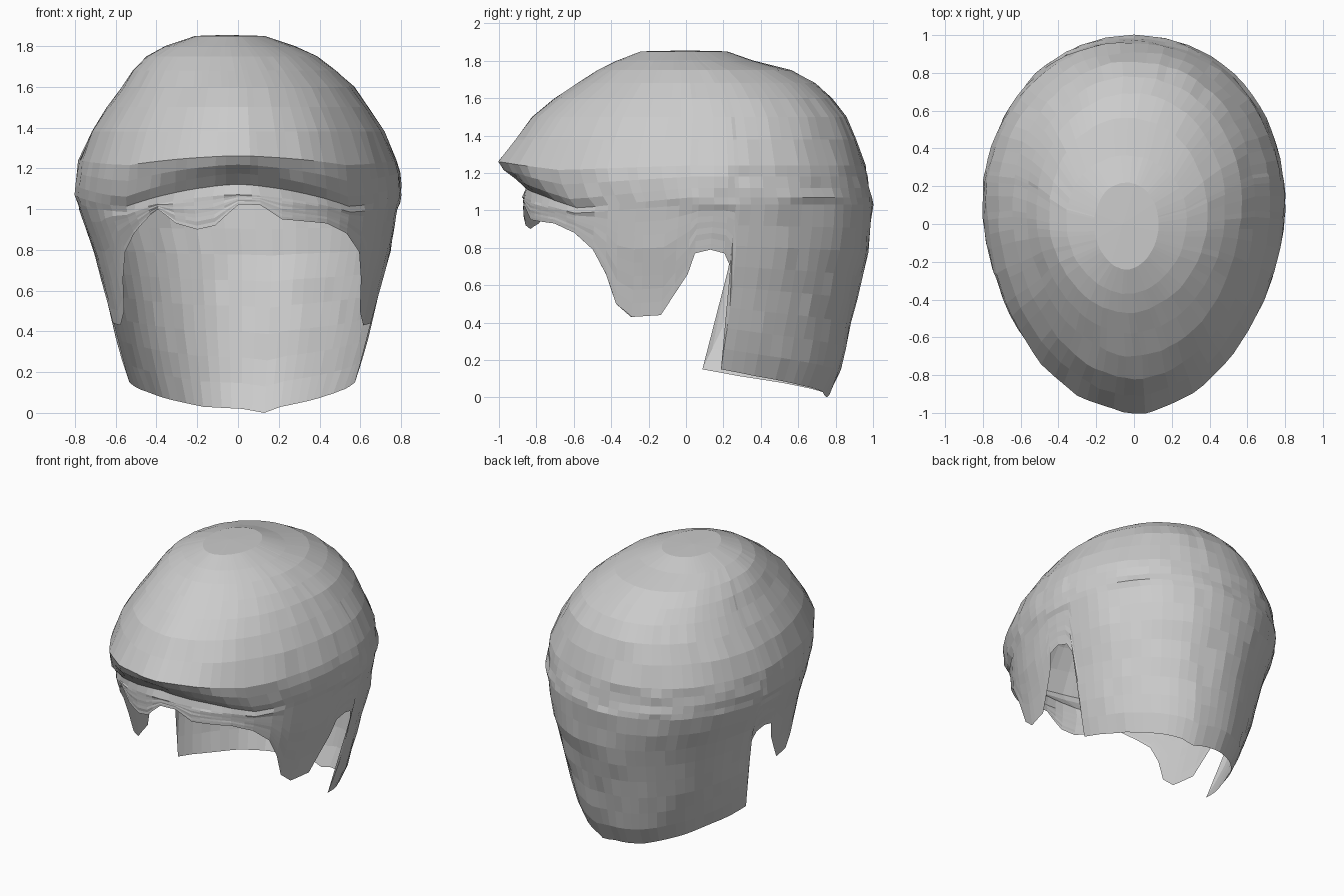
import bpy, bmesh, random
from math import sin, cos, radians

if "Cube" in bpy.data.objects:
    bpy.data.objects.remove(bpy.data.objects["Cube"])

random.seed(4)

# Horizontal sections of the hair: z, half width, front y, back y, centre y
SECTIONS = [
    (1.85, 0.17, -0.24, 0.22, 0.00), (1.80, 0.32, -0.37, 0.36, 0.02),
    (1.75, 0.42, -0.47, 0.56, 0.05), (1.68, 0.50, -0.58, 0.69, 0.08),
    (1.60, 0.57, -0.70, 0.78, 0.10), (1.50, 0.64, -0.82, 0.86, 0.12),
    (1.38, 0.72, -0.91, 0.91, 0.12), (1.24, 0.78, -1.00, 0.96, 0.12),
    (1.18, 0.79, -0.97, 0.97, 0.12), (1.12, 0.80, -0.92, 0.98, 0.12),
    (1.07, 0.80, -0.86, 0.99, 0.12), (1.03, 0.79, -0.87, 1.00, 0.12),
    (0.80, 0.73, -0.87, 0.98, 0.10), (0.60, 0.68, -0.86, 0.93, 0.09),
    (0.40, 0.64, -0.85, 0.88, 0.07), (0.20, 0.585, -0.80, 0.85, 0.04),
    (0.10, 0.54, -0.80, 0.81, 0.03), (0.00, 0.52, -0.80, 0.76, 0.02)]

# Lower edge: angle from the front, height (fringe is uneven left to right)
FRINGE = [(-34, 0.97), (-30, 1.00), (-24, 0.93), (-16, 0.90), (-9, 0.92),
          (0, 1.02), (8, 1.02), (16, 0.95), (34, 0.93)]
SIDE = [(44, 0.88), (52, 0.79), (57, 0.66), (61, 0.50), (67, 0.43), (77, 0.44),
        (81, 0.55), (85, 0.66), (87, 0.77), (92, 0.79), (97, 0.77), (99.5, 0.70),
        (101, 0.15), (115, 0.115), (140, 0.065), (160, 0.03)]
HEM = ([(-180, 0.02)] + [(-a, z) for a, z in reversed(SIDE)] + FRINGE
       + SIDE + [(169, 0.0), (180, 0.02)])


def lerp_table(table, v):
    for p, q in zip(table, table[1:]):
        lo, hi = sorted((p[0], q[0]))
        if lo <= v <= hi:
            t = (v - p[0]) / (q[0] - p[0])
            return [a + (b - a) * t for a, b in zip(p, q)][1:]
    return table[-1][1:]


def hair_point(angle, z):
    w, front, back, c = lerp_table(SECTIONS, z)
    s, k = sin(radians(angle)), cos(radians(angle))
    # Narrow brow, slightly squared back
    power = 0.95 if k < 0 else 1.06 if z > 1.03 else 1.0
    x = w * abs(s) ** power * (1 if s > 0 else -1)
    y = c - k * ((c - front) if k > 0 else (back - c))
    # The left neck corner reaches further forward
    y -= 0.35 * max(0, 0.45 - z) * max(0, -s) ** 3
    # The crown leans left, the neck right
    x += -0.04 * min(1, max(0, (z - 1.6) / 0.2)) + 0.02 * min(1, max(0, (1 - z) / 0.2))
    return x, y, z


def fringe_shift(angle, z):
    # Fringe lip arches over the brow and sinks at the temples
    fade = max(0, 1 - abs(z - 1.10) / 0.22)
    return fade * (0.06 - 0.13 * min(1, abs(angle) / 45) ** 1.6) \
        * max(0, 1 - max(0, abs(angle) - 45) / 40)


# Column angles: even steps plus every corner of the lower edge
angles = sorted({a for a, _ in HEM if a < 180} |
                {a for a in range(-180, 180, 5)
                 if all(abs(a - h) > 2 for h, _ in HEM)})
upper = [s[0] for s in SECTIONS[:12]]
LOWER_ROWS = 8

bm = bmesh.new()
rows = []
for i in range(len(upper) + LOWER_ROWS):
    row = []
    lock = 0
    for a in angles:
        hem = lerp_table(HEM, a)[0]
        if i < len(upper):
            z = upper[i]
            dz = fringe_shift(a, z)
        else:
            t = (i - len(upper) + 1) / LOWER_ROWS
            z = 1.03 + (hem - 1.03) * t
            dz = fringe_shift(a, 1.03) * (1 - t)
        x, y, z = hair_point(a, z)
        # Small uneven locks, gentle along each row, calm on the short fringe
        amount = 0.004 if i >= len(upper) and abs(a) < 110 else 0.014
        lock = 0.5 * lock + 0.5 * random.uniform(-amount, amount)
        row.append(bm.verts.new((x * (1 + lock), y * (1 + lock), z + dz)))
    rows.append(row)

n = len(angles)
for r0, r1 in zip(rows, rows[1:]):
    for k in range(n):
        m = (k + 1) % n
        bm.faces.new((r0[k], r1[k], r1[m], r0[m]))
crown = bm.verts.new((-0.06, 0.0, 1.855))
for k in range(n):
    bm.faces.new((crown, rows[0][k], rows[0][(k + 1) % n]))
bmesh.ops.recalc_face_normals(bm, faces=bm.faces)
if sum(f.normal.z for f in crown.link_faces) < 0:
    bmesh.ops.reverse_faces(bm, faces=bm.faces)

# The hair is one open sheet
mesh = bpy.data.meshes.new("hair")
bm.to_mesh(mesh)
bm.free()
hair = bpy.data.objects.new("hair", mesh)
bpy.context.collection.objects.link(hair)
